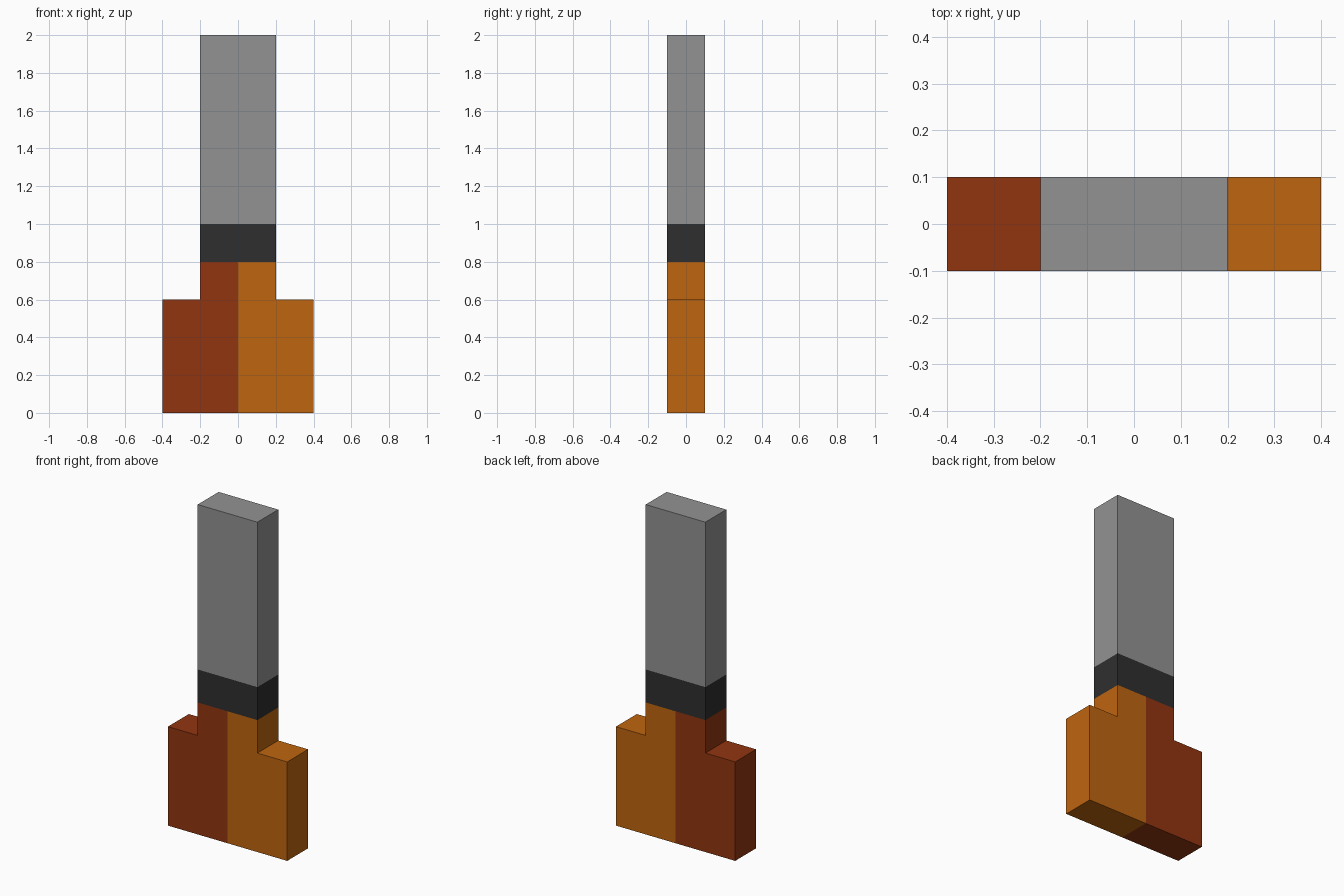
import bpy
import bmesh

cube = bpy.data.objects.get("Cube")
if cube:
    bpy.data.objects.remove(cube, do_unlink=True)

HALF_DEPTH = 0.1


def material(name, rgb):
    mat = bpy.data.materials.new(name)
    mat.use_nodes = True
    mat.diffuse_color = (*rgb, 1)
    mat.node_tree.nodes["Principled BSDF"].inputs["Base Color"].default_value = (*rgb, 1)
    return mat


def slab(name, profile, mat):
    """Extrude an x-z outline through the full depth."""
    bm = bmesh.new()
    front = bm.faces.new([bm.verts.new((x, -HALF_DEPTH, z)) for x, z in profile])
    result = bmesh.ops.extrude_face_region(bm, geom=[front])
    verts = [v for v in result["geom"] if isinstance(v, bmesh.types.BMVert)]
    bmesh.ops.translate(bm, verts=verts, vec=(0, 2 * HALF_DEPTH, 0))
    bmesh.ops.recalc_face_normals(bm, faces=bm.faces)
    mesh = bpy.data.meshes.new(name)
    bm.to_mesh(mesh)
    bm.free()
    mesh.materials.append(mat)
    obj = bpy.data.objects.new(name, mesh)
    bpy.context.collection.objects.link(obj)
    return obj


def rectangle(half_width, low, high):
    return [(-half_width, low), (half_width, low), (half_width, high), (-half_width, high)]


orange = material("orange", (0.52, 0.13, 0.005))
rust_red = material("rust red", (0.285, 0.036, 0.005))
charcoal = material("charcoal", (0.028, 0.028, 0.028))
grey = material("grey", (0.29, 0.29, 0.29))

# Stepped base: two mirrored halves in different colours
step = [(0, 0), (0.4, 0), (0.4, 0.6), (0.2, 0.6), (0.2, 0.8), (0, 0.8)]
slab("base_left", step, orange)
slab("base_right", [(-x, z) for x, z in step], rust_red)

# Dark collar and tall upright blade
slab("collar", rectangle(0.2, 0.8, 1.0), charcoal)
slab("blade", rectangle(0.2, 1.0, 2.0), grey)
